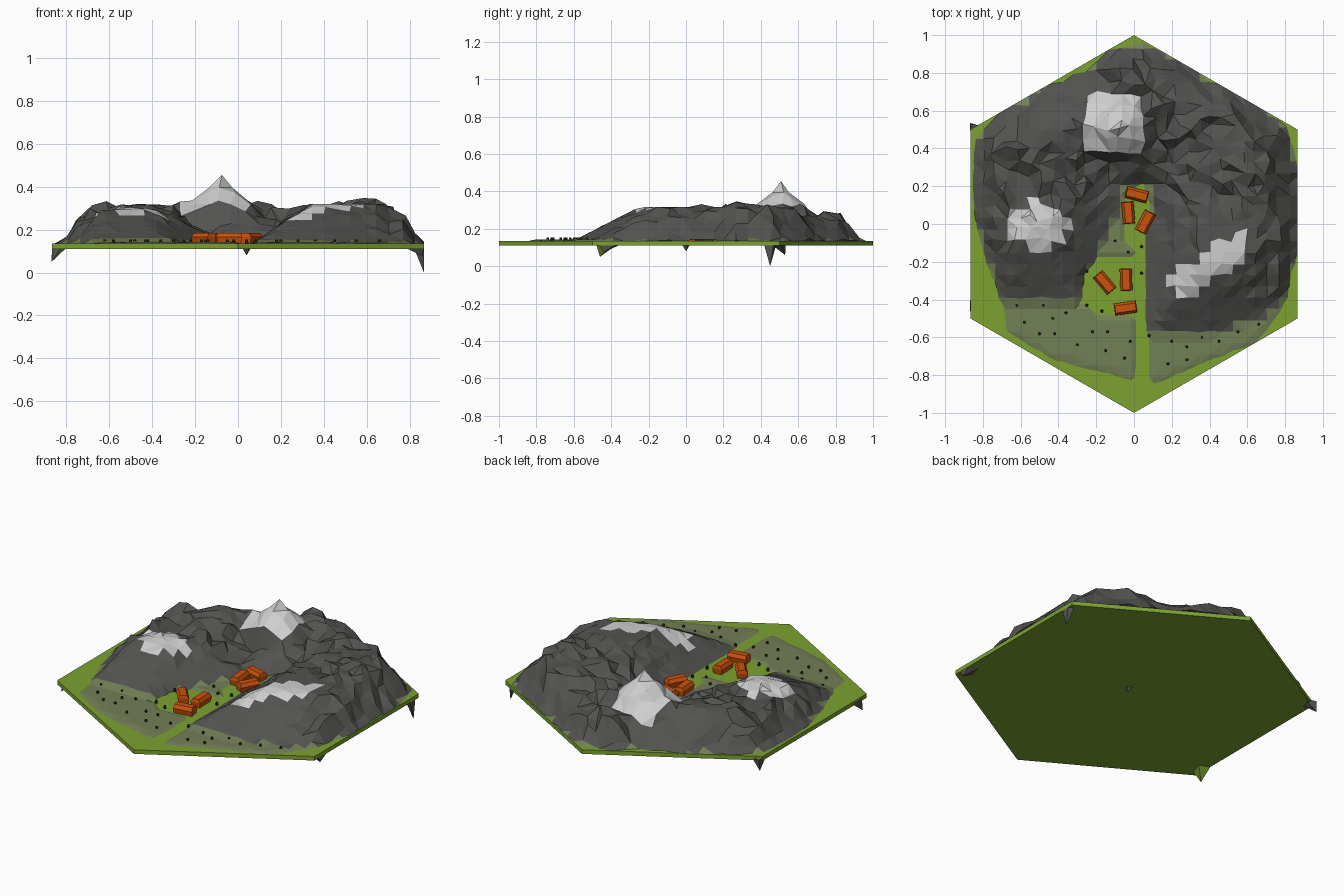
import bpy, bmesh, math, random
from mathutils import Vector, Matrix, noise

if "Cube" in bpy.data.objects:
    bpy.data.objects.remove(bpy.data.objects["Cube"])

random.seed(4)


def material(name, rgb):
    m = bpy.data.materials.new(name)
    m.diffuse_color = (*rgb, 1)
    m.use_nodes = True
    m.node_tree.nodes["Principled BSDF"].inputs["Base Color"].default_value = m.diffuse_color
    return m


GREEN = material("grass green", (0.2, 0.365, 0.03))
OLIVE = material("scrub olive", (0.17, 0.215, 0.095))
ROCK = material("rock grey", (0.085, 0.085, 0.08))
SNOW = material("snow grey white", (0.62, 0.62, 0.62))
ORANGE = material("house orange", (0.6, 0.085, 0.004))
DARK = material("tree dark", (0.02, 0.022, 0.012))


def finish(bm, name, mats):
    me = bpy.data.meshes.new(name)
    bm.to_mesh(me)
    bm.free()
    for m in mats:
        me.materials.append(m)
    ob = bpy.data.objects.new(name, me)
    bpy.context.collection.objects.link(ob)
    return ob


def clamp(v, a=0.0, b=1.0):
    return max(a, min(b, v))


# hexagonal ground slab
bm = bmesh.new()
ring = [(math.sin(i * math.pi / 3), math.cos(i * math.pi / 3)) for i in range(6)]
f = bm.faces.new([bm.verts.new((x, y, 0.11)) for x, y in ring])
ext = bmesh.ops.extrude_face_region(bm, geom=[f])
bmesh.ops.translate(bm, vec=(0, 0, 0.025),
                    verts=[v for v in ext["geom"] if isinstance(v, bmesh.types.BMVert)])
# the extrusion keeps the bottom face, which must point down
bmesh.ops.recalc_face_normals(bm, faces=bm.faces)
finish(bm, "ground_slab", [GREEN])

# outline of the raised land, seen from above
OUT = [Vector(p) for p in [
    (0.05, 0.94), (-0.12, 0.92), (-0.22, 0.81), (-0.45, 0.72), (-0.7, 0.59), (-0.83, 0.43),
    (-0.85, 0.2), (-0.79, -0.15), (-0.69, -0.4), (-0.67, -0.57), (-0.42, -0.72), (-0.15, -0.79),
    (0.1, -0.85), (0.35, -0.74), (0.66, -0.62), (0.8, -0.42), (0.85, -0.1), (0.855, 0.2),
    (0.82, 0.48), (0.6, 0.66), (0.4, 0.74), (0.2, 0.89)]]


def edge_distance(p):
    """Distance to the outline, positive inside."""
    best, inside = 9, False
    for a, b in zip(OUT, OUT[1:] + OUT[:1]):
        d = b - a
        t = clamp((p - a).dot(d) / d.length_squared)
        best = min(best, (p - a - t * d).length)
        if (a.y > p.y) != (b.y > p.y) and p.x < a.x + (p.y - a.y) / d.y * d.x:
            inside = not inside
    return best if inside else -best


def height(x, y):
    e = edge_distance(Vector((x, y)))
    base = clamp(0.136 + e * 0.3, 0.116, 0.142)
    # paths and village clearings dip below the slab top
    clearing = (math.hypot((x + 0.12) / 0.16, (y + 0.33) / 0.18) < 1
                or math.hypot((x - 0.02) / 0.09, (y - 0.05) / 0.17) < 1)
    if clearing or (abs(x - 0.045) < 0.03 and y < -0.1):
        base = min(base, 0.125)
    # mountain ring: rises from the outer edge, the valley and the front foot
    left = -0.07 - 0.2 * clamp((0.1 - y) / 0.4)
    valley = max(x - 0.075, left - x, y - 0.2)
    foot = -0.43 if x < 0 else -0.59 + 0.4 * max(0, x - 0.4)
    wide = 0.1 if y > 0.75 else 0.13 if x > 0 else 0.17
    rise = min(clamp(e / wide), clamp(valley / 0.28), clamp((y - foot) / 0.36))
    rough = clamp(max((y + 0.1) / 0.3, (abs(x) - 0.55) / 0.15))
    n = abs(noise.noise(Vector((x * 4.2, y * 4.2, 3.1)))) * 1.5
    if 0.64 < y < 0.8 and abs(x) < 0.3:
        n = max(n, 0.6)
    top = 0.16 if x < 0 and y < 0.3 else 0.185
    z = base + top * rise * (1 - 0.48 * rough * n)
    if rise > 0.15:
        z += rough * random.uniform(-0.024, 0.024)
    # peaks: back, left and right
    for px, py, pz, s in ((-0.075, 0.51, 0.455, 1.0), (-0.53, 0.03, 0.318, 0.45), (0.48, -0.18, 0.32, 0.35)):
        d = math.hypot(x - px, y - py)
        if d < 0.17:
            z = pz - s * d if pz > 0.4 else max(z, pz - s * d)
    return z if z > 0.33 else min(z, 0.318)


# mountain terrain as a jittered grid
bm = bmesh.new()
S, NX, NY = 0.06, 31, 34
rows = []
for j in range(NY):
    row = []
    for i in range(NX):
        x, y = 0.045 + S * (i - 15), 0.51 + S * (j - 25)
        z = height(x, y)
        k = 0.02 if z > 0.19 and y > -0.1 and z < 0.44 else (0.006 if z > 0.15 else 0)
        row.append(bm.verts.new((x + random.uniform(-k, k), y + random.uniform(-k, k), z)))
    rows.append(row)
for j in range(NY - 1):
    for i in range(NX - 1):
        q = [rows[j][i], rows[j][i + 1], rows[j + 1][i + 1], rows[j + 1][i]]
        if max(v.co.z for v in q) > 0.13:
            bm.faces.new(q)
# colour by height, with snow around the three peaks
for f in bm.faces:
    c = f.calc_center_median()
    u = (c.x - 0.43) * 0.82 + (c.y + 0.2) * 0.57
    w = -(c.x - 0.43) * 0.57 + (c.y + 0.2) * 0.82
    snow = (-0.26 < c.x < 0.06 and 0.36 < c.y < 0.68
            or math.hypot((c.x + 0.5) / 0.16, (c.y + 0.01) / 0.13) < 1
            or -0.25 < u < 0.2 and abs(w) < 0.075)
    if snow:
        f.material_index = 2
    elif max(v.co.z for v in f.verts) > 0.16:
        f.material_index = 1
# trim what lies under the slab top or beyond the slab sides
bmesh.ops.triangulate(bm, faces=bm.faces[:])
cuts = [((0, 0, 0.133), (0, 0, -1))]
for k in range(6):
    a = k * math.pi / 3
    d = Vector((math.cos(a), math.sin(a), 0))
    cuts.append((d * 0.866, d))
for co, no in cuts:
    bmesh.ops.bisect_plane(bm, geom=bm.verts[:] + bm.edges[:] + bm.faces[:],
                           plane_co=co, plane_no=no, clear_outer=True)
for f in bm.faces:
    if f.normal.z < 0:
        f.normal_flip()
finish(bm, "mountain_terrain", [OLIVE, ROCK, SNOW])

# rock tips hanging under the slab edge
bm = bmesh.new()
for i, (x, y, r, tx, ty, tz) in enumerate((
        (0.85, 0.45, 0.04, 0.866, 0.45, 0.0), (-0.84, 0.49, 0.05, -0.868, 0.53, 0.06),
        (-0.85, -0.42, 0.07, -0.868, -0.46, 0.05), (0.83, -0.4, 0.08, 0.86, -0.44, 0.075),
        (0.04, 0.0, 0.03, 0.04, 0.0, 0.08))):
    base = [bm.verts.new((clamp(x + r * math.cos(a), -0.866, 0.866), y + r * math.sin(a), 0.125))
            for a in (0.5, 2.07, 3.64, 5.2)]
    tip = bm.verts.new((tx, ty, tz))
    for k in range(4):
        f = bm.faces.new((base[k - 1], tip, base[k]))
        f.material_index = 1 if i == 2 and k < 2 else 0
finish(bm, "hanging_rock_tips", [ROCK, GREEN])

# six houses with flat-topped sloping roofs
for n, (x, y, ang) in enumerate(((0.015, 0.155, -15), (-0.03, 0.06, 95), (0.06, 0.01, 62),
                                 (-0.155, -0.31, -50), (-0.042, -0.295, 92), (-0.045, -0.445, 8))):
    bm = bmesh.new()
    for sx in (-1, 1):
        for sy in (-1, 1):
            for hx, hy, z in ((0.055, 0.025, 0.13), (0.059, 0.032, 0.165), (0.055, 0.019, 0.185)):
                bm.verts.new((sx * hx, sy * hy, z))
    bmesh.ops.convex_hull(bm, input=bm.verts)
    bmesh.ops.dissolve_limit(bm, angle_limit=0.02, verts=bm.verts, edges=bm.edges)
    ob = finish(bm, f"house_{n + 1}", [ORANGE])
    ob.location = (x, y, 0)
    ob.rotation_euler.z = math.radians(ang)

# tiny trees scattered over the scrub
TREES = [(-0.62, -0.43), (-0.58, -0.52), (-0.48, -0.43), (-0.5, -0.58), (-0.43, -0.5), (-0.36, -0.47),
         (-0.42, -0.58), (-0.34, -0.38), (-0.3, -0.64), (-0.25, -0.43), (-0.25, -0.25), (-0.22, -0.57),
         (-0.17, -0.46), (-0.15, -0.67), (-0.14, -0.57), (-0.05, -0.71), (-0.02, -0.62), (-0.1, -0.09),
         (0.04, -0.12), (-0.03, -0.15), (0.04, -0.26), (0.08, -0.59), (0.18, -0.74), (0.2, -0.62),
         (0.28, -0.72), (0.28, -0.65), (0.36, -0.6), (0.45, -0.62), (0.55, -0.57), (0.66, -0.53)]
bm = bmesh.new()
for x, y in TREES:
    bmesh.ops.create_cone(bm, cap_ends=True, segments=5, radius1=0.009, radius2=0.006, depth=0.018,
                          matrix=Matrix.Translation((x, y, 0.145)))
finish(bm, "scrub_trees", [DARK])
